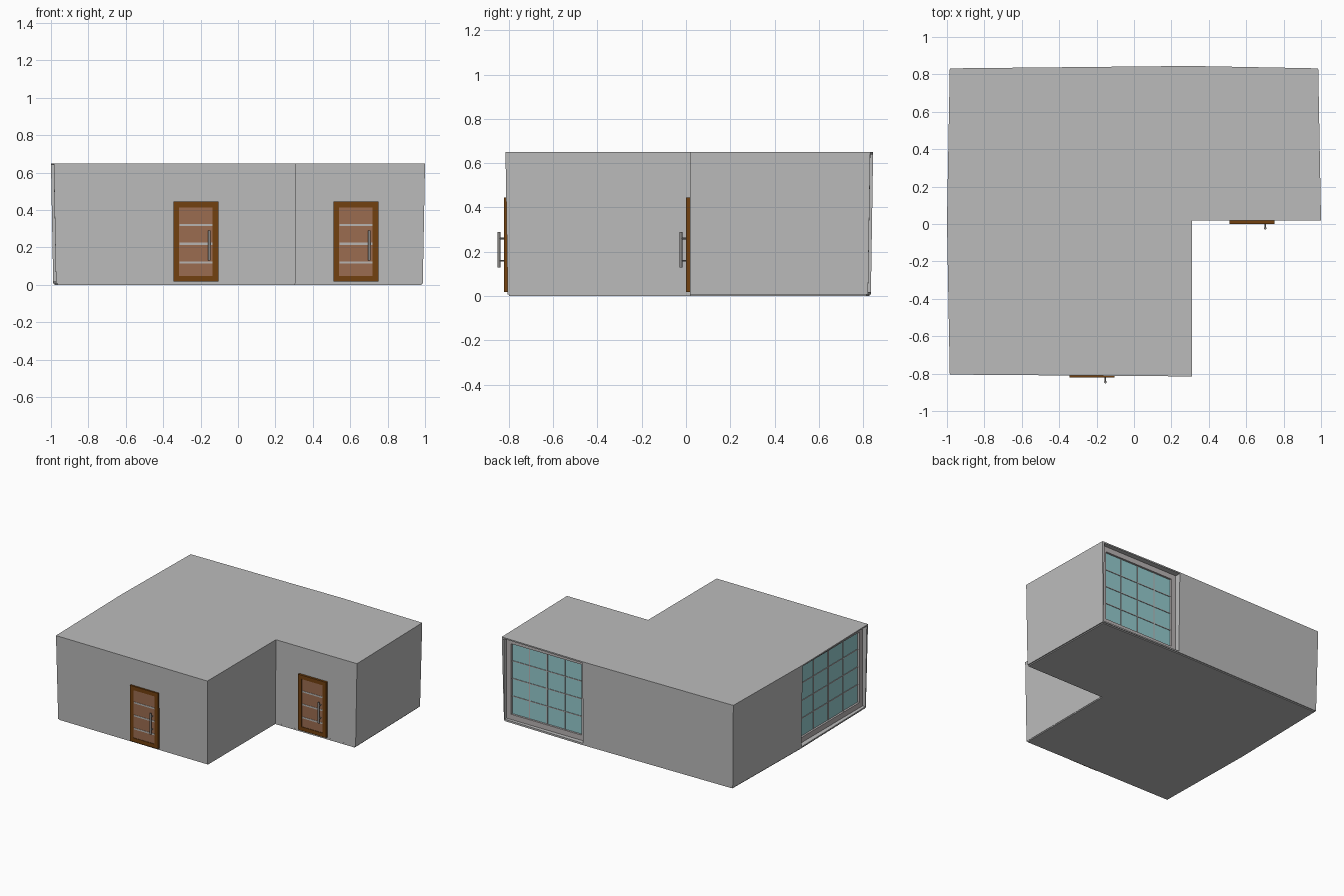
import bpy, bmesh
from math import radians
from mathutils import Matrix

if "Cube" in bpy.data.objects:
    bpy.data.objects.remove(bpy.data.objects["Cube"])


def material(name, rgb):
    m = bpy.data.materials.new(name)
    m.use_nodes = True
    m.diffuse_color = (*rgb, 1)
    m.node_tree.nodes["Principled BSDF"].inputs["Base Color"].default_value = (*rgb, 1)
    return m


WALL = material("wall grey", (0.5, 0.5, 0.5))
WOOD = material("dark wood", (0.17, 0.053, 0.005))
PANEL = material("light wood", (0.33, 0.15, 0.08))
STEEL = material("steel", (0.48, 0.46, 0.44))
HANDLE = material("handle grey", (0.25, 0.24, 0.23))
GLASS = material("blue glass", (0.3, 0.6, 0.62))
FRAME = material("window frame grey", (0.48, 0.45, 0.45))


def make(name, bm, mat, matrix=None):
    bmesh.ops.recalc_face_normals(bm, faces=bm.faces[:])
    me = bpy.data.meshes.new(name)
    bm.to_mesh(me)
    bm.free()
    me.materials.append(mat)
    ob = bpy.data.objects.new(name, me)
    bpy.context.scene.collection.objects.link(ob)
    if matrix:
        ob.matrix_world = matrix
    return ob


def boxes(name, spans, mat, matrix=None):
    """One object made of boxes, each given as x, y and z ranges."""
    bm = bmesh.new()
    for span in spans:
        size = [b - a for a, b in span]
        mid = [(a + b) / 2 for a, b in span]
        bmesh.ops.create_cube(bm, size=1, matrix=Matrix.Translation(mid) @ Matrix.Diagonal((*size, 1)))
    return make(name, bm, mat, matrix)


def border(x0, x1, z0, z1, w, y):
    """Four bars around a rectangle."""
    return [((x0, x0 + w), y, (z0, z1)), ((x1 - w, x1), y, (z0, z1)),
            ((x0 + w, x1 - w), y, (z0, z0 + w)), ((x0 + w, x1 - w), y, (z1 - w, z1))]


# L-shaped plan, slightly out of square and narrower at the foot
PLAN = [(-0.985, -0.805), (0.31, -0.815), (0.31, 0.018), (1, 0.018),
        (0.985, 0.832), (0.3, 0.845), (-0.985, 0.832), (-1, 0.01)]


def prism(name, low, high, z0, z1, mat):
    bm = bmesh.new()
    foot = [bm.verts.new((x * low, y * low, z0)) for x, y in PLAN]
    head = [bm.verts.new((x * high, y * high, z1)) for x, y in PLAN]
    bm.faces.new(foot)
    bm.faces.new(head)
    for i in range(len(PLAN)):
        j = (i + 1) % len(PLAN)
        bm.faces.new((foot[i], foot[j], head[j], head[i]))
    return make(name, bm, mat)


walls = prism("walls", 0.988, 1, 0.008, 0.65, WALL)
prism("floor_slab", 0.98, 0.98, 0, 0.012, WALL)


# Recessed windows, outward along local +y
def window(name, x0, x1, face, matrix):
    z0, z1, w = 0.018, 0.64, 0.04
    cutter = boxes("cutter", [((x0, x1), (face - 0.03, face + 0.2), (z0, z1))], WALL, matrix)
    cutter.hide_render = True
    mod = walls.modifiers.new("opening", "BOOLEAN")
    mod.operation = "DIFFERENCE"
    mod.solver = "EXACT"
    mod.object = cutter
    bpy.context.view_layer.objects.active = walls
    bpy.ops.object.modifier_apply(modifier=mod.name)
    bpy.data.objects.remove(cutter)

    boxes(name + "_frame", border(x0, x1, z0, z1, w, (face - 0.03, face)), FRAME, matrix)
    gx0, gx1, gz0, gz1 = x0 + w, x1 - w, z0 + w, z1 - w
    boxes(name + "_glass", [((gx0, gx1), (face - 0.03, face - 0.015), (gz0, gz1))], GLASS, matrix)
    bars = []
    for k in (0.25, 0.5, 0.75):
        x, z = gx0 + k * (gx1 - gx0), gz0 + k * (gz1 - gz0)
        bars.append(((x - 0.003, x + 0.003), (face - 0.02, face - 0.01), (gz0, gz1)))
        bars.append(((gx0, gx1), (face - 0.02, face - 0.011), (z - 0.003, z + 0.003)))
    boxes(name + "_bars", bars, FRAME, matrix)


window("back_window", 0.29, 0.968, 0.8, Matrix.Identity(4))
window("side_window", -0.79, 0.01, 0.95, Matrix.Rotation(radians(90), 4, "Z"))


# Doors, front of the frame at local y = 0
def door(name, x, y):
    at = Matrix.Translation((x, y, 0))
    boxes(name + "_frame", border(-0.12, 0.12, 0.018, 0.445, 0.03, (0, 0.03)), WOOD, at)
    boxes(name + "_threshold", [((-0.09, 0.09), (0.001, 0.03), (0.018, 0.025))], WOOD, at)
    boxes(name + "_panel", [((-0.09, 0.09), (0.004, 0.03), (0.025, 0.42))], PANEL, at)
    boxes(name + "_strips", [((-0.088, 0.088), (0.002, 0.01), (z - 0.006, z + 0.006))
                             for z in (0.12, 0.22, 0.32)], STEEL, at)
    # Pull bar on two standoffs
    bm = bmesh.new()
    bmesh.ops.create_cone(bm, cap_ends=True, segments=12, radius1=0.007, radius2=0.007, depth=0.16,
                          matrix=Matrix.Translation((0.072, -0.024, 0.21)))
    for z in (0.16, 0.26):
        bmesh.ops.create_cone(bm, cap_ends=True, segments=8, radius1=0.004, radius2=0.004, depth=0.03,
                              matrix=Matrix.Translation((0.072, -0.01, z)) @ Matrix.Rotation(radians(90), 4, "X"))
    make(name + "_handle", bm, HANDLE, at)


door("front_door", -0.225, -0.821)
door("porch_door", 0.63, 0.001)
